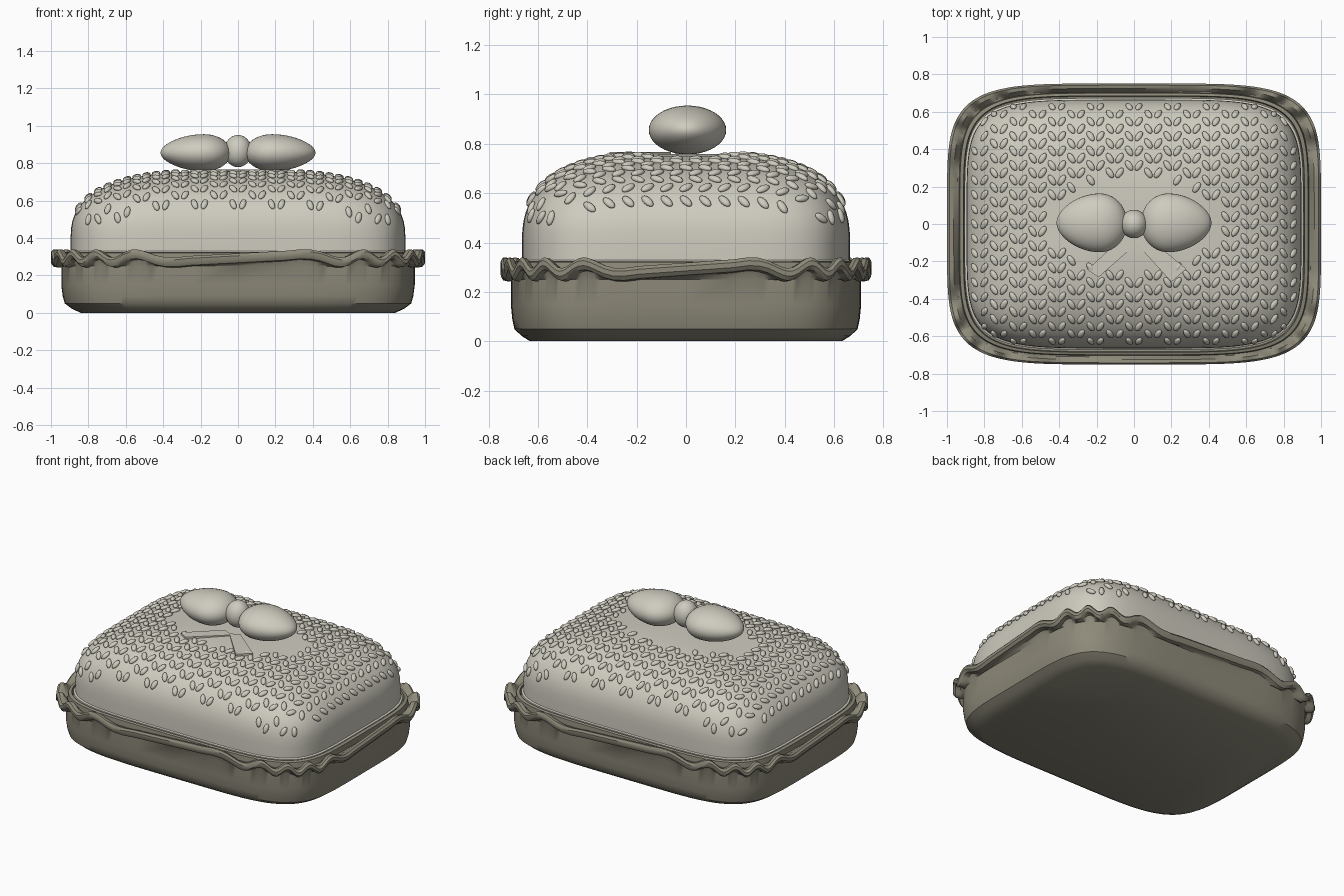
import bpy, bmesh, math
from mathutils import Matrix, Vector

if "Cube" in bpy.data.objects:
    bpy.data.objects.remove(bpy.data.objects["Cube"])

N = 5            # squareness of the rounded outline
LX, LY = 0.895, 0.665


def material(name, rgb):
    m = bpy.data.materials.new(name)
    m.diffuse_color = (*rgb, 1)
    m.use_nodes = True
    m.node_tree.nodes["Principled BSDF"].inputs["Base Color"].default_value = m.diffuse_color
    return m


cream = material("pale glaze", (0.62, 0.60, 0.52))
olive = material("olive glaze", (0.27, 0.255, 0.195))


def add_object(me, name, mat, angle=35):
    me.materials.append(mat)
    me.shade_smooth()
    me.set_sharp_from_angle(angle=math.radians(angle))
    ob = bpy.data.objects.new(name, me)
    bpy.context.collection.objects.link(ob)


def finish(bm, name, mat, angle=35):
    bmesh.ops.recalc_face_normals(bm, faces=bm.faces)
    me = bpy.data.meshes.new(name)
    bm.to_mesh(me)
    bm.free()
    add_object(me, name, mat, angle)


def outline(t):
    f = lambda v: math.copysign(abs(v) ** (2 / N), v) if abs(v) > 1e-9 else 0
    return f(math.cos(t)), f(math.sin(t))


def loft(name, mat, ax, ay, profile, segs=192):
    """Sweep (scale, z, wave) points round the rounded rectangle; ends are capped."""
    bm = bmesh.new()
    rings = []
    for s, z, w in profile:
        ring = []
        for i in range(segs):
            t = 2 * math.pi * i / segs
            x, y = outline(t)
            ring.append(bm.verts.new((ax * s * x, ay * s * y, z + w * math.sin(20 * t))))
        rings.append(ring)
    for a, b in zip(rings, rings[1:]):
        for i in range(segs):
            j = (i + 1) % segs
            bm.faces.new((a[i], a[j], b[j], b[i]))
    bm.faces.new(rings[0])
    bm.faces.new(rings[-1])
    finish(bm, name, mat)


# Dish with a wavy rim, an inner lip and a hollow
W = 0.022
loft("dish", olive, 0.945, 0.71, [
    (0.89, 0, 0), (0.94, 0.022, 0), (0.98, 0.05, 0), (0.992, 0.09, 0), (1, 0.15, 0),
    (1, 0.25, 0), (1.015, 0.263, W), (1.045, 0.268, W), (1.058, 0.285, W),
    (1.058, 0.305, W), (1.045, 0.318, W), (1.02, 0.315, W), (1.0, 0.295, W * 0.6),
    (0.99, 0.285, 0), (0.985, 0.32, 0), (0.965, 0.325, 0), (0.96, 0.29, 0),
    (0.93, 0.285, 0), (0.91, 0.07, 0), (0.85, 0.05, 0)])

# Domed lid
dome = [(0.96, 0.29, 0), (1.012, 0.29, 0), (1.012, 0.325, 0), (1.0, 0.33, 0)]
for i in range(19):
    u = math.pi / 2 * i / 18 * 0.998
    dome.append((math.cos(u) ** (2 / 3), 0.40 + 0.36 * math.sin(u) ** 0.8, 0))
loft("lid", cream, LX, LY, dome)


def rho(x, y):
    return (abs(x / LX) ** N + abs(y / LY) ** N) ** (1 / N)


def height(x, y):
    return 0.40 + 0.36 * max(0, 1 - rho(x, y) ** 3) ** 0.4


# One bead shape, reused for every stitch
bm = bmesh.new()
bmesh.ops.create_uvsphere(bm, u_segments=12, v_segments=8, radius=1)
bm.verts.index_update()
bead = [Vector((v.co.x * 0.0165, v.co.y * 0.032, v.co.z * 0.0125)) for v in bm.verts]
bead_faces = [[v.index for v in f.verts] for f in bm.faces]
bm.free()

# Knit stitches: pairs of small beads in a V, in staggered columns
verts, faces = [], []
E = 0.003
for c in range(-8, 9):
    for r in range(-9, 10):
        y = 0.078 * (r + 0.5 * (c % 2))
        for side in (-1, 1):
            x = 0.103 * c + side * 0.026
            if rho(x, y) > 0.988 or (x / 0.46) ** 2 + (y / 0.26) ** 2 < 1:
                continue
            gx = (height(x + E, y) - height(x - E, y)) / (2 * E)
            gy = (height(x, y + E) - height(x, y - E)) / (2 * E)
            n = Vector((-gx, -gy, 1)).normalized()
            dx, dy = side * 0.55, 0.83
            d = Vector((dx, dy, gx * dx + gy * dy)).normalized()
            rot = Matrix((d.cross(n), d, n)).transposed()
            place = Vector((x, y, height(x, y))) + n * 0.004
            start = len(verts)
            verts += [rot @ p + place for p in bead]
            faces += [[start + i for i in f] for f in bead_faces]
stitches = bpy.data.meshes.new("knit_stitches")
stitches.from_pydata(verts, [], faces)
add_object(stitches, "knit_stitches", cream, 80)


# Bow: two egg-shaped loops and a knot
def egg(name, side):
    bm = bmesh.new()
    bmesh.ops.create_uvsphere(bm, u_segments=40, v_segments=28, radius=1,
                              matrix=Matrix.Rotation(math.pi / 2, 4, 'Y'))
    for v in bm.verts:
        x, y, z = v.co
        taper = 1 - 0.14 * max(0, x) ** 2
        length = 0.232 if x > 0 else 0.145
        v.co = (side * (0.182 + x * length), 0.006 + 0.157 * y * taper,
                0.856 + 0.099 * z * taper)
    finish(bm, name, cream, 80)


egg("bow_loop_left", -1)
egg("bow_loop_right", 1)
bm = bmesh.new()
bmesh.ops.create_uvsphere(bm, u_segments=32, v_segments=20, radius=1,
                          matrix=Matrix.Translation((0, 0, 0.865)) @
                          Matrix.Diagonal((0.074, 0.076, 0.086, 1)))
finish(bm, "bow_knot", cream, 80)


# Ribbon tails lying on the lid
def tail(name, corners):
    bm = bmesh.new()
    face = bm.faces.new([bm.verts.new((x, y, 0.752)) for x, y in corners])
    ext = bmesh.ops.extrude_face_region(bm, geom=[face])
    top = [g for g in ext["geom"] if isinstance(g, bmesh.types.BMVert)]
    bmesh.ops.translate(bm, vec=(0, 0, 0.014), verts=top)
    finish(bm, name, cream)


tail("ribbon_tail_left", [(-0.05, -0.06), (0.02, -0.10), (-0.19, -0.285), (-0.25, -0.245)])
tail("ribbon_tail_right", [(0.06, -0.06), (0.0, -0.09), (0.20, -0.31), (0.28, -0.24)])
